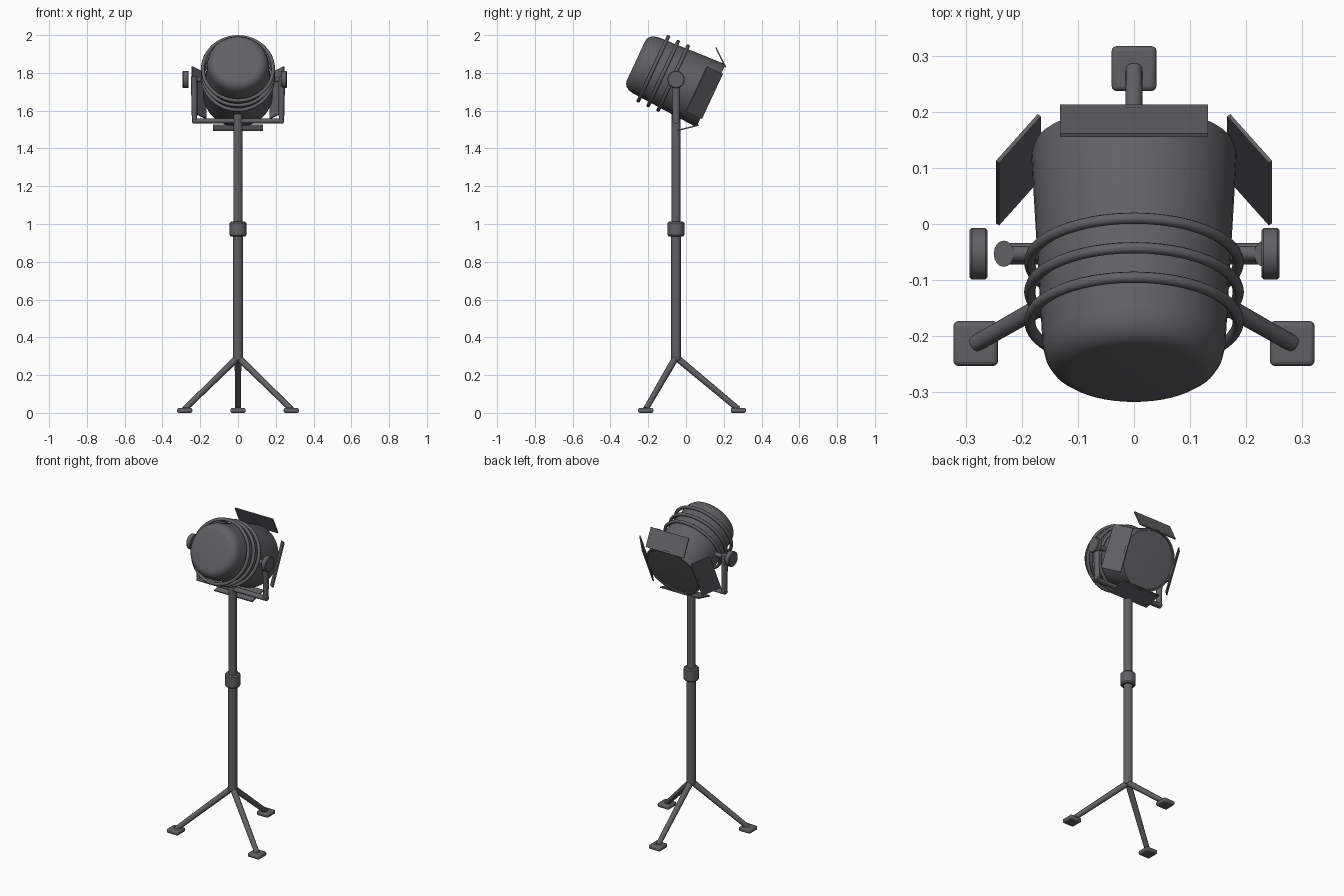
import bpy, bmesh, math
from mathutils import Matrix, Vector

if "Cube" in bpy.data.objects:
    bpy.data.objects.remove(bpy.data.objects["Cube"], do_unlink=True)

metal = bpy.data.materials.new("dark_grey_metal")
metal.use_nodes = True
grey = (0.12, 0.12, 0.13, 1)
metal.diffuse_color = grey
metal.node_tree.nodes["Principled BSDF"].inputs["Base Color"].default_value = grey

STAND_Y = -0.053
# Lamp head frame: local z runs along the beam, tilted down
HEAD = Matrix.Translation((0, 0.132, 1.679)) @ Matrix.Rotation(math.radians(-115), 4, 'X')


def finish(name, bm, matrix=Matrix(), bevel=0):
    bmesh.ops.recalc_face_normals(bm, faces=bm.faces)
    mesh = bpy.data.meshes.new(name)
    bm.to_mesh(mesh)
    bm.free()
    mesh.materials.append(metal)
    ob = bpy.data.objects.new(name, mesh)
    bpy.context.collection.objects.link(ob)
    ob.matrix_world = matrix
    if bevel:
        mod = ob.modifiers.new("Bevel", 'BEVEL')
        mod.width = bevel
        mod.segments = 3
    bpy.ops.object.select_all(action='DESELECT')
    ob.select_set(True)
    bpy.context.view_layer.objects.active = ob
    bpy.ops.object.shade_smooth_by_angle(angle=math.radians(40))
    return ob


def lathe(name, profile, matrix=Matrix(), steps=48, closed=False):
    """Spin (radius, height) points about local z."""
    bm = bmesh.new()
    vs = [bm.verts.new((r, 0, z)) for r, z in profile]
    pairs = list(zip(vs, vs[1:])) + ([(vs[-1], vs[0])] if closed else [])
    edges = [bm.edges.new(p) for p in pairs]
    bmesh.ops.spin(bm, geom=vs + edges, cent=(0, 0, 0), axis=(0, 0, 1),
                   angle=math.tau, steps=steps)
    bmesh.ops.remove_doubles(bm, verts=bm.verts, dist=0.0001)
    return finish(name, bm, matrix)


def rod(name, a, b, r1, r2=None, squash=(1, 1, 1), sides=16):
    """Round bar from a to b, optionally flattened in world axes."""
    a, b = Vector(a), Vector(b)
    d = b - a
    bm = bmesh.new()
    bmesh.ops.create_cone(bm, cap_ends=True, segments=sides, radius1=r1,
                          radius2=r2 or r1, depth=d.length)
    bm.transform(Matrix.Diagonal((*squash, 1)) @ d.to_track_quat('Z', 'Y').to_matrix().to_4x4())
    return finish(name, bm, Matrix.Translation((a + b) / 2))


def box(name, size, matrix, bevel=0):
    bm = bmesh.new()
    bmesh.ops.create_cube(bm, size=1)
    bm.transform(Matrix.Diagonal((*size, 1)))
    return finish(name, bm, matrix, bevel)


# Lamp housing with rounded rear and recessed front rim
lathe("lamp_housing", [(0, -0.438), (0.116, -0.438), (0.132, -0.434), (0.147, -0.423),
                       (0.157, -0.407), (0.163, -0.382), (0.183, -0.01), (0.181, 0),
                       (0.171, 0), (0.169, -0.006)], HEAD)
lathe("lens", [(0.17, -0.006), (0.12, -0.004), (0, -0.002)], HEAD)

# Cooling rings around the housing
ring = [(0.186 + 0.01 * math.cos(math.tau * i / 10), 0.01 * math.sin(math.tau * i / 10))
        for i in range(10)]
for i, t in enumerate((-0.221, -0.279, -0.337)):
    lathe(f"cooling_ring_{i + 1}", ring, HEAD @ Matrix.Translation((0, 0, t)), closed=True)

# Four barn doors folded back from the rim
for i, side in enumerate(("left", "lower", "right", "upper")):
    m = (HEAD @ Matrix.Rotation(i * math.pi / 2, 4, 'Z')
         @ Matrix.Translation((0.206, 0, -0.039)) @ Matrix.Rotation(math.radians(51), 4, 'Y'))
    box(f"barn_door_{side}", (0.118, 0.264, 0.007), m)

# Yoke: cross bar, two arms and their tightening knobs
rod("yoke_bar", (-0.24, STAND_Y, 1.545), (0.24, STAND_Y, 1.545), 0.014, squash=(1, 1.35, 1))
for side, s, knob_x in (("left", 1, 0.243), ("right", -1, -0.277)):
    rod(f"yoke_arm_{side}", (s * 0.23, STAND_Y, 1.54), (s * 0.232, STAND_Y, 1.78),
        0.014, 0.018, squash=(1, 1.3, 1))
    rod(f"yoke_pivot_{side}", (s * 0.15, STAND_Y, 1.765), (s * 0.24, STAND_Y, 1.765), 0.014)
    lathe(f"yoke_knob_{side}", [(0, -0.016), (0.042, -0.016), (0.046, -0.012),
                                (0.046, 0.012), (0.042, 0.016), (0, 0.016)],
          Matrix.Translation((knob_x, STAND_Y, 1.765)) @ Matrix.Rotation(math.pi / 2, 4, 'Y'), 32)

# Pole and its clamp collar
rod("lower_pole", (0, STAND_Y, 0.28), (0, STAND_Y, 0.97), 0.027, sides=24)
rod("upper_pole", (0, STAND_Y, 0.97), (0, STAND_Y, 1.585), 0.025, sides=24)
lathe("pole_collar", [(0.024, -0.04), (0.037, -0.04), (0.044, -0.032), (0.044, 0.032),
                      (0.037, 0.04), (0.024, 0.04)],
      Matrix.Translation((0, STAND_Y, 0.973)), 24)

# Tripod legs and square foot pads
for name, x, y in (("back", 0, 0.277), ("left", 0.282, -0.213), ("right", -0.282, -0.213)):
    rod(f"leg_{name}", (0, STAND_Y, 0.295), (x, y, 0.02), 0.018, 0.015)
    box(f"foot_{name}", (0.08, 0.08, 0.026), Matrix.Translation((x, y, 0.013)), 0.009)
